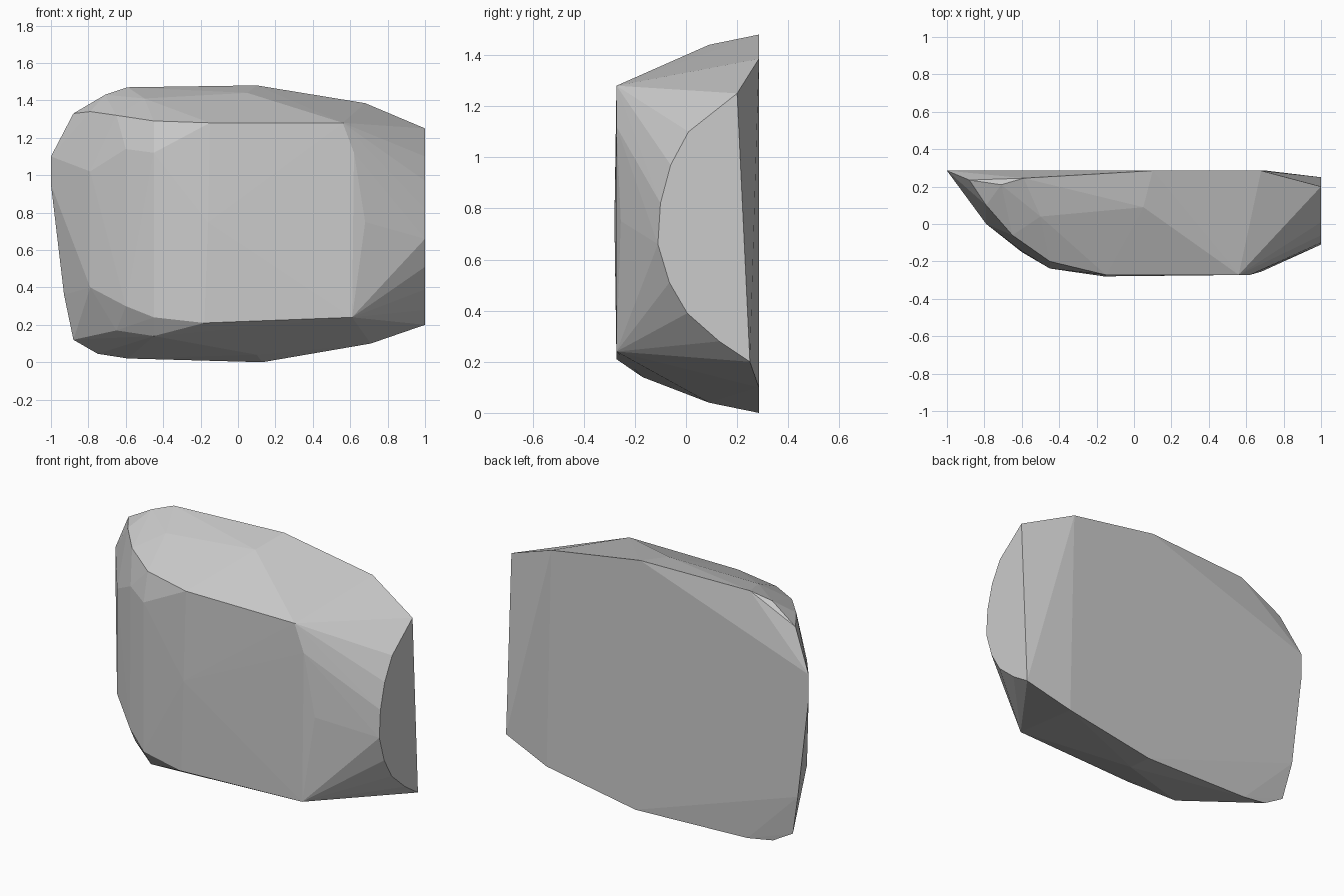
import bpy
import bmesh
from mathutils import Vector

default_cube = bpy.data.objects.get("Cube")
if default_cube:
    bpy.data.objects.remove(default_cube, do_unlink=True)


def make_material(name, value):
    """Create one flat grey material."""
    material = bpy.data.materials.new(name)
    material.use_nodes = True
    colour = (value, value, value, 1)
    material.diffuse_color = colour
    shader = material.node_tree.nodes["Principled BSDF"]
    shader.inputs["Base Color"].default_value = colour
    return material


def section_at_x(x, outline):
    """Place (y, z) outline points on a plane across the stone."""
    return [Vector((x, y, z)) for y, z in outline]


def section_at_y(y, outline):
    """Place (x, z) outline points on a plane facing the front."""
    return [Vector((x, y, z)) for x, z in outline]


def build_hull(name, corners, material):
    """Wrap the section corners in a closed faceted shell."""
    bm = bmesh.new()
    for corner in corners:
        bm.verts.new(corner)
    hull = bmesh.ops.convex_hull(bm, input=bm.verts[:])
    unused = {v for v in hull["geom_interior"] + hull["geom_unused"]
              if isinstance(v, bmesh.types.BMVert)}
    bmesh.ops.delete(bm, geom=list(unused), context="VERTS")
    bmesh.ops.recalc_face_normals(bm, faces=bm.faces[:])
    for face in bm.faces:
        face.smooth = False
    mesh = bpy.data.meshes.new(name)
    bm.to_mesh(mesh)
    bm.free()
    mesh.materials.append(material)
    stone = bpy.data.objects.new(name, mesh)
    bpy.context.collection.objects.link(stone)
    return stone


# Flat back slab
back_face = section_at_y(.285, [
    (-1, 1.1), (-1, .95), (.1, 1.48), (.68, 1.385),
    (.71, .1), (.13, 0), (-.93, .36)])

# Large front plane with a very slight bulge
front_face = section_at_y(-.272, [
    (-.15, 1.28), (.56, 1.28), (.62, 1.12), (.61, .24), (-.18, .21)])
front_face += section_at_y(-.28, [(-.16, .75)])

# Sheared right end, with its curved front edge
sheared_end = section_at_x(1, [
    (.2, 1.25), (.01, 1.1), (-.06, .97), (-.1, .82), (-.11, .66),
    (-.065, .51), (.005, .39), (.13, .28), (.25, .2)])
end_ridge = section_at_x(.68, [(-.255, .75)])

# Chipped bevels stepping around the left end
inner_bevel = section_at_x(-.45, [
    (-.2, 1.29), (-.238, 1.12), (-.238, .24), (-.17, .14)])
middle_bevel = section_at_x(-.6, [(-.145, 1.14), (-.15, .3)])
corner_bevel = section_at_x(-.65, [(-.06, 1.32), (-.03, .17)])
outer_bevel = section_at_x(-.79, [(.1, 1.34), (0, 1.02), (0, .4)])

# Worn corners and the shallow crowns on the top and underside
left_tips = section_at_x(-.88, [(.235, 1.33), (.26, .12)])
upper_chips = [Vector((-.71, .21, 1.43)), Vector((-.59, .245, 1.47)),
               Vector((-.5, .04, 1.41)), Vector((.05, .09, 1.44))]
lower_chips = [Vector((-.75, .26, .045)), Vector((-.59, .27, .02)),
               Vector((.1, .09, .04))]

stone_grey = make_material("stone grey", .6)
build_hull("stone_block",
           back_face + front_face + sheared_end + end_ridge
           + inner_bevel + middle_bevel + corner_bevel + outer_bevel
           + left_tips + upper_chips + lower_chips,
           stone_grey)
